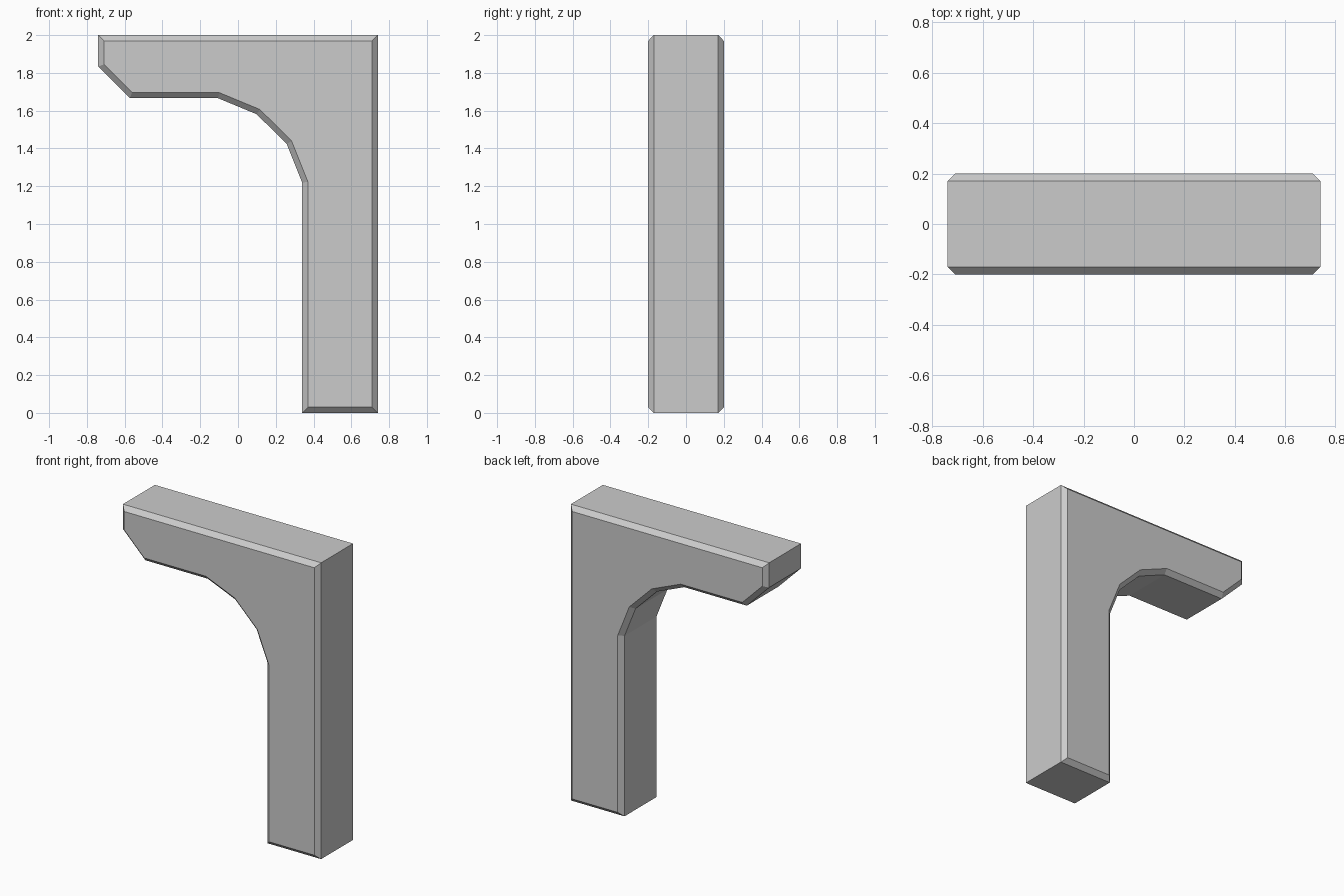
import bpy, bmesh

if "Cube" in bpy.data.objects:
    bpy.data.objects.remove(bpy.data.objects["Cube"])

# Side profile of the bracket post (x, z)
PROFILE = [
    (0.34, 0.0), (0.74, 0.0), (0.74, 2.0), (-0.74, 2.0),
    (-0.74, 1.833), (-0.573, 1.666), (-0.106, 1.666),
    (0.099, 1.581), (0.258, 1.423), (0.34, 1.218),
]
HALF_DEPTH = 0.2
CHAMFER = 0.03

bm = bmesh.new()
front = bm.faces.new([bm.verts.new((x, -HALF_DEPTH, z)) for x, z in PROFILE])

# Extrude the profile through the depth
ext = bmesh.ops.extrude_face_region(bm, geom=[front], use_keep_orig=True)
moved = [g for g in ext["geom"] if isinstance(g, bmesh.types.BMVert)]
bmesh.ops.translate(bm, verts=moved, vec=(0, 2 * HALF_DEPTH, 0))
bmesh.ops.recalc_face_normals(bm, faces=bm.faces)

# Chamfer the front and back rims
rims = [e for e in bm.edges if abs(e.verts[0].co.y - e.verts[1].co.y) < 1e-5]
bmesh.ops.bevel(bm, geom=rims, offset=CHAMFER, offset_type='OFFSET',
                segments=1, profile=0.5, affect='EDGES', clamp_overlap=False)
bmesh.ops.recalc_face_normals(bm, faces=bm.faces)

mesh = bpy.data.meshes.new("bracket_post")
bm.to_mesh(mesh)
bm.free()
post = bpy.data.objects.new("bracket_post", mesh)
bpy.context.collection.objects.link(post)
